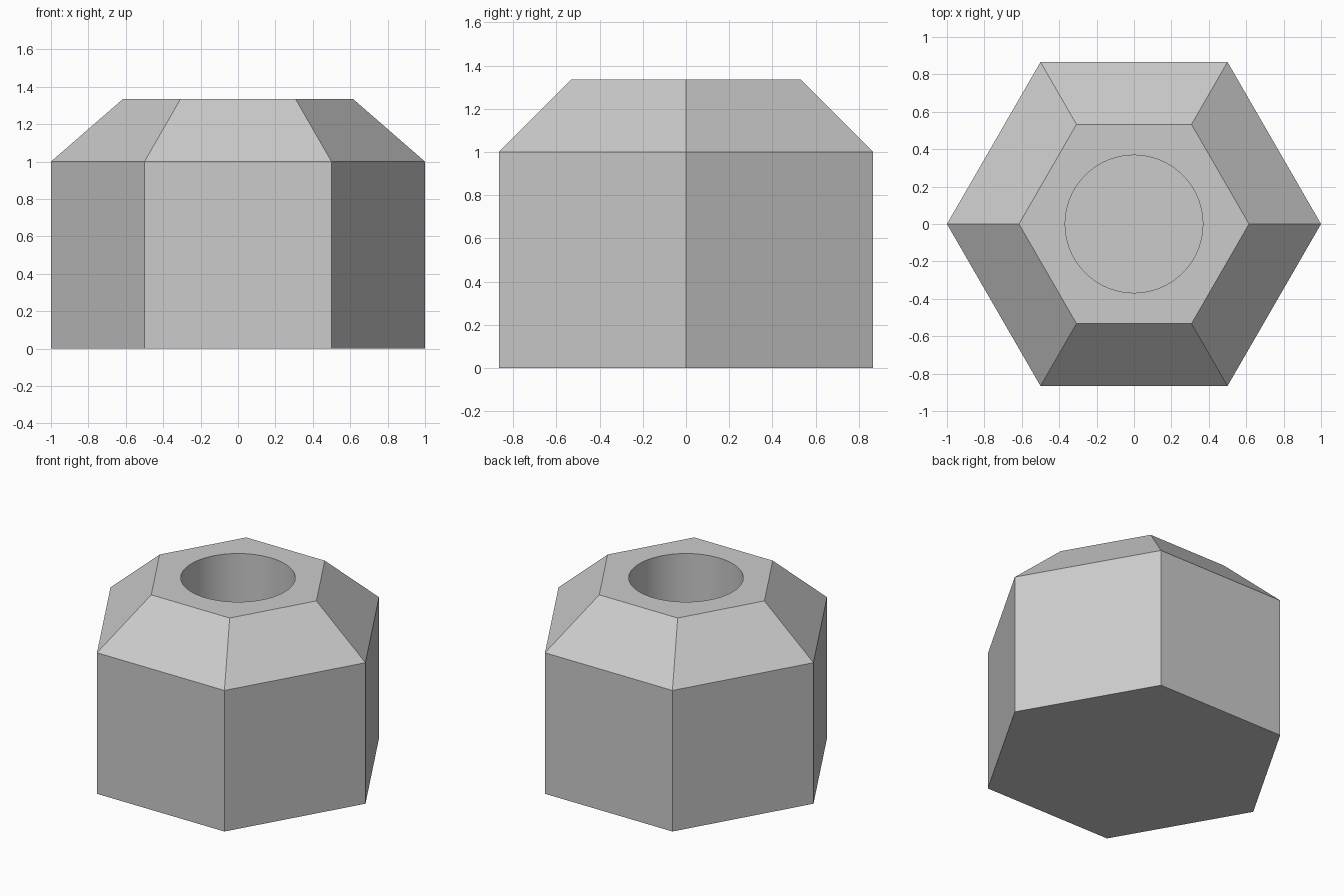
import bpy, bmesh, math

default = bpy.data.objects.get("Cube")
if default:
    bpy.data.objects.remove(default, do_unlink=True)

BODY_H, TOP_H = 1.0, 1.335
BODY_R, TOP_R = 1.0, 0.615
HOLE_R, HOLE_FLOOR = 0.368, 0.33

# Single grey material
grey = bpy.data.materials.new("plain grey")
grey.use_nodes = True
colour = (0.6, 0.6, 0.6, 1.0)
grey.diffuse_color = colour
grey.node_tree.nodes["Principled BSDF"].inputs["Base Color"].default_value = colour


def ring(bm, radius, z, sides):
    return [bm.verts.new((radius * math.cos(math.tau * i / sides),
                          radius * math.sin(math.tau * i / sides), z))
            for i in range(sides)]


def lofted(name, levels, sides):
    """Closed solid through stacked polygon rings (radius, height)."""
    bm = bmesh.new()
    rings = [ring(bm, r, z, sides) for r, z in levels]
    for low, high in zip(rings, rings[1:]):
        for i in range(sides):
            j = (i + 1) % sides
            bm.faces.new((low[i], low[j], high[j], high[i]))
    bm.faces.new(rings[0][::-1])
    bm.faces.new(rings[-1])
    mesh = bpy.data.meshes.new(name)
    bm.to_mesh(mesh)
    bm.free()
    mesh.materials.append(grey)
    obj = bpy.data.objects.new(name, mesh)
    bpy.context.collection.objects.link(obj)
    return obj


# Hexagonal body with tapered shoulders
body = lofted("hexagonal_body", [(BODY_R, 0), (BODY_R, BODY_H), (TOP_R, TOP_H)], 6)

# Blind round hole sunk from the top
cutter = lofted("hole_cutter", [(HOLE_R, HOLE_FLOOR), (HOLE_R, TOP_H + 0.2)], 96)
cutter.hide_render = True
cut = body.modifiers.new("round_hole", 'BOOLEAN')
cut.operation = 'DIFFERENCE'
cut.solver = 'EXACT'
cut.object = cutter

bpy.ops.object.select_all(action='DESELECT')
body.select_set(True)
bpy.context.view_layer.objects.active = body
bpy.ops.object.modifier_apply(modifier=cut.name)
bpy.data.objects.remove(cutter, do_unlink=True)

# Smooth hole wall, crisp flat facets
bpy.ops.object.shade_smooth_by_angle(angle=math.radians(25))
